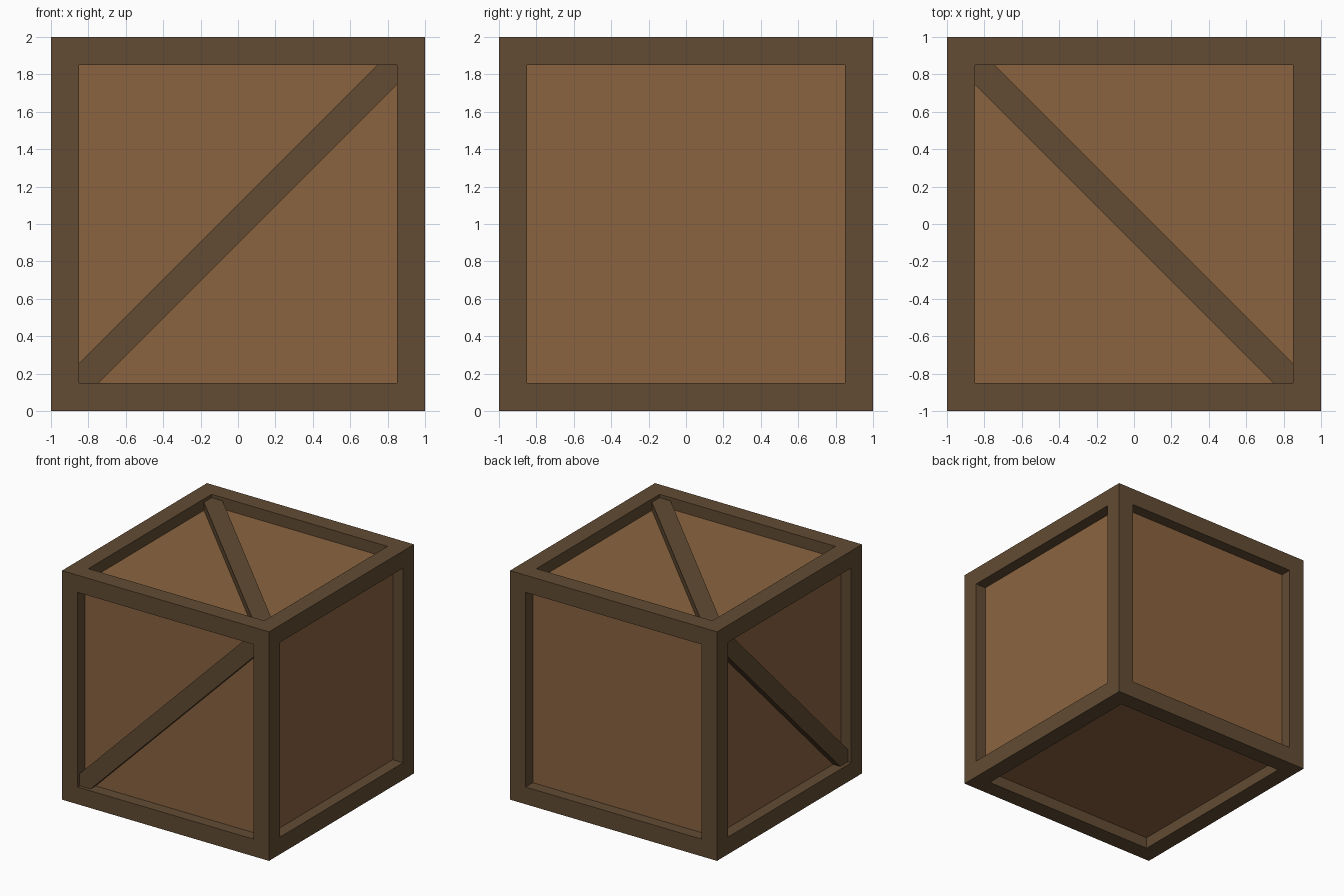
import bpy, bmesh
from mathutils import Matrix

if "Cube" in bpy.data.objects:
    bpy.data.objects.remove(bpy.data.objects["Cube"])

BEAM, RECESS = 0.15, 0.10      # beam thickness, panel depth behind the frame
INNER = 1 - BEAM               # half opening of each side
BRACE_DEPTH = 0.03             # brace sits just behind the frame face


def material(name, rgb):
    m = bpy.data.materials.new(name)
    m.diffuse_color = (*rgb, 1)
    m.use_nodes = True
    m.node_tree.nodes["Principled BSDF"].inputs["Base Color"].default_value = m.diffuse_color
    return m


frame_wood = material("frame_wood", (0.122, 0.072, 0.033))
panel_wood = material("panel_wood", (0.258, 0.127, 0.051))


def finish(name, bm, mat):
    bmesh.ops.recalc_face_normals(bm, faces=bm.faces)
    me = bpy.data.meshes.new(name)
    bm.to_mesh(me)
    bm.free()
    ob = bpy.data.objects.new(name, me)
    me.materials.append(mat)
    bpy.context.collection.objects.link(ob)
    return ob


def box(name, center, size, mat):
    bm = bmesh.new()
    bmesh.ops.create_cube(bm, size=1, matrix=Matrix.Translation(center)
                          @ Matrix.Diagonal((*size, 1)))
    return finish(name, bm, mat)


def brace(name, to_world):
    # diagonal strip clipped by the square opening, as (u, v, outward depth)
    a, c = INNER, INNER - BEAM / 2 * 2 ** 0.5
    profile = [(-a, -a), (-c, -a), (a, c), (a, a), (c, a), (-a, -c)]
    bm = bmesh.new()
    lo, hi = 1 - RECESS, 1 - BRACE_DEPTH
    rings = [[bm.verts.new(to_world(u, v, d)) for u, v in profile] for d in (lo, hi)]
    for ring in rings:
        bm.faces.new(ring)
    for i in range(6):
        j = (i + 1) % 6
        bm.faces.new((rings[0][i], rings[0][j], rings[1][j], rings[1][i]))
    return finish(name, bm, frame_wood)


# Inner box forming the six recessed panels
P = 2 * (1 - RECESS)
box("panels", (0, 0, 1), (P, P, P), panel_wood)

# Frame: full-height corner posts with rails fitted between them
mid = 1 - BEAM / 2
for s in (-1, 1):
    for t in (-1, 1):
        box("corner_post", (s * mid, t * mid, 1), (BEAM, BEAM, 2), frame_wood)
        box("cross_rail", (0, s * mid, 1 + t * mid), (2 * INNER, BEAM, BEAM), frame_wood)
        box("side_rail", (s * mid, 0, 1 + t * mid), (BEAM, 2 * INNER, BEAM), frame_wood)

# Diagonal braces on the front, left and top
brace("front_brace", lambda u, v, d: (u, -d, 1 + v))
brace("left_brace", lambda u, v, d: (-d, u, 1 + v))
brace("top_brace", lambda u, v, d: (u, -v, 1 + d))
